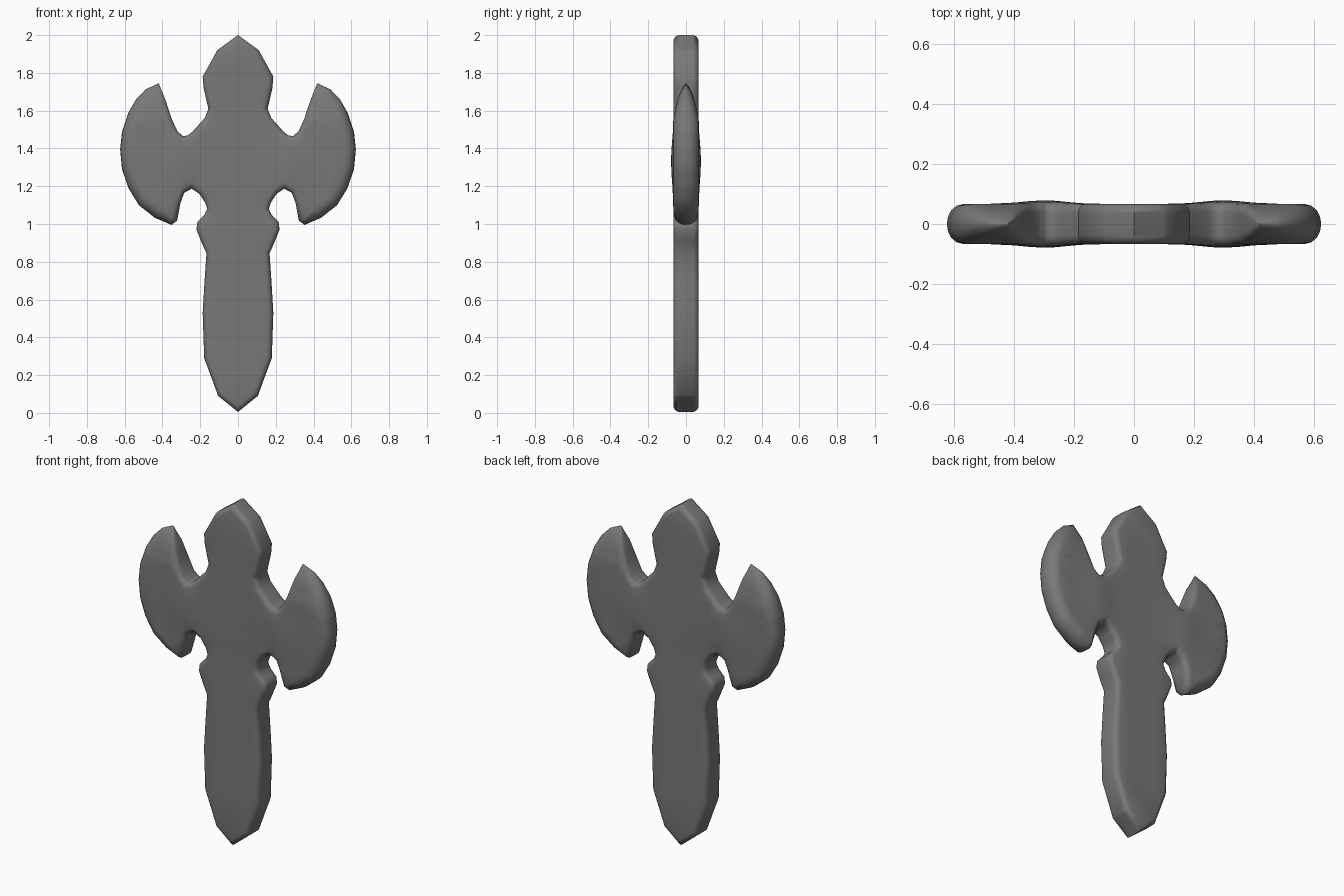
import bpy, bmesh, math
from mathutils import Vector

if "Cube" in bpy.data.objects:
    bpy.data.objects.remove(bpy.data.objects["Cube"])

HALF = 0.067  # half thickness of the slab

# Right-hand outline, top to bottom, grouped by edge style: (points, rounding inset, half wall height)
head = [(0, 2.0), (0.11, 1.92), (0.187, 1.78), (0.182, 1.72), (0.157, 1.61), (0.177, 1.56),
        (0.24, 1.49), (0.265, 1.47), (0.29, 1.465), (0.32, 1.49), (0.35, 1.555), (0.385, 1.66)]
blade = [(0.42, 1.745), (0.49, 1.712), (0.54, 1.66), (0.58, 1.59), (0.614, 1.49), (0.624, 1.395),
         (0.614, 1.29), (0.58, 1.19), (0.525, 1.1), (0.44, 1.033)]
hook = [(0.352, 0.995), (0.322, 1.018)]
haft = [(0.305, 1.11), (0.285, 1.165), (0.245, 1.187), (0.205, 1.16), (0.175, 1.115), (0.163, 1.08),
        (0.177, 1.05), (0.215, 1.01), (0.22, 0.97), (0.192, 0.9), (0.167, 0.845), (0.177, 0.7),
        (0.187, 0.53), (0.179, 0.29), (0.105, 0.09), (0, 0.005)]
styles = [(head, 0.028, 0.036), (blade, 0.055, 0.006), (hook, 0.024, 0.015), (haft, 0.028, 0.036)]

half = [(Vector(p), d, w) for pts, d, w in styles for p in pts]
outline = half + [(Vector((-p.x, p.y)), d, w) for p, d, w in reversed(half[1:-1])]
n = len(outline)


def inward(i):
    """Mitred inward direction at outline point i (outline runs clockwise)."""
    p = outline[i][0]
    a = (p - outline[i - 1][0]).normalized()
    b = (outline[(i + 1) % n][0] - p).normalized()
    na, nb = Vector((a.y, -a.x)), Vector((b.y, -b.x))
    m = (na + nb).normalized()
    return m * min(1 / max(m.dot(na), 0.1), 1.8)


def thickness(x, z):
    """Relative thickness: swollen blade necks, blade horns tapering to a point."""
    t = 1 + 0.18 * math.exp(-((x - 0.3) / 0.1) ** 2 - ((z - 1.33) / 0.14) ** 2)
    if x > 0.28:
        t *= min(1, math.sqrt(max(1.747 - z, 0.001) / 0.2))
        t *= min(1, math.sqrt(max(z - 0.97, 0.001) / 0.08))
    return t


miters = [inward(i) for i in range(n)]
bm = bmesh.new()

# Rounded rim: stacked rings from the front face to the back face
rings = []
angles = [90, 65, 40, 18, 0]
for side, sweep in ((-1, angles), (1, angles[::-1])):
    for deg in sweep:
        t = math.radians(deg)
        ring = []
        for (p, d, w), m in zip(outline, miters):
            q = p + m * d * (1 - math.cos(t))
            ring.append(bm.verts.new((q.x, side * (w + (HALF - w) * math.sin(t)), q.y)))
        rings.append(ring)
for r, s in zip(rings, rings[1:]):
    for i in range(n):
        j = (i + 1) % n
        bm.faces.new((r[i], r[j], s[j], s[i]))

# Front and back faces, sliced so the blades can swell and taper
caps = [bm.faces.new(rings[0]), bm.faces.new(rings[-1])]
for f in caps:
    f.normal_update()
bmesh.ops.triangulate(bm, faces=caps)
cuts = [((x * s, 0, 0), (1, 0, 0)) for s in (-1, 1) for x in (0.1, 0.2, 0.25, 0.3, 0.35, 0.4, 0.48)]
cuts += [((0, 0, z), (0, 0, 1)) for z in (1.13, 1.2, 1.27, 1.33, 1.4, 1.48, 1.55, 1.61)]
for co, no in cuts:
    bmesh.ops.bisect_plane(bm, geom=bm.verts[:] + bm.edges[:] + bm.faces[:],
                           plane_co=co, plane_no=no, dist=1e-4)
for v in bm.verts:
    v.co.y *= thickness(abs(v.co.x), v.co.z)
bmesh.ops.recalc_face_normals(bm, faces=bm.faces[:])

# One solid double-bladed axe in dark grey
mesh = bpy.data.meshes.new("double_axe")
bm.to_mesh(mesh)
bm.free()
dark = bpy.data.materials.new("dark_grey")
dark.diffuse_color = (0.19, 0.19, 0.19, 1)
dark.use_nodes = True
dark.node_tree.nodes["Principled BSDF"].inputs["Base Color"].default_value = dark.diffuse_color
mesh.materials.append(dark)
axe = bpy.data.objects.new("double_axe", mesh)
bpy.context.collection.objects.link(axe)
bpy.context.view_layer.objects.active = axe
axe.select_set(True)
bpy.ops.object.shade_smooth_by_angle(angle=math.radians(65))
